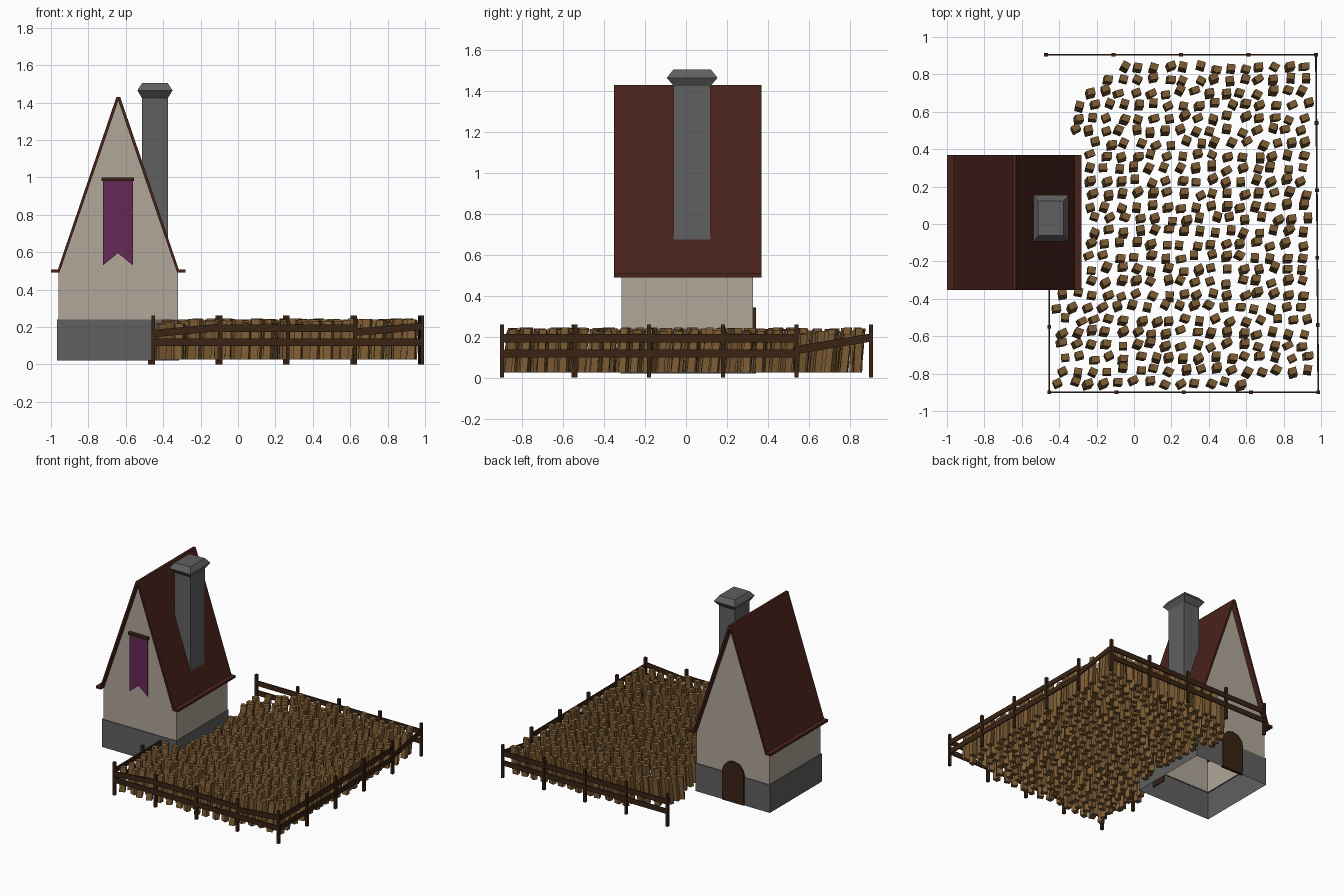
import bpy, bmesh, random
from mathutils import Matrix, Vector

if "Cube" in bpy.data.objects:
    bpy.data.objects.remove(bpy.data.objects["Cube"])

random.seed(4)


def material(name, rgb):
    m = bpy.data.materials.new(name)
    m.diffuse_color = (*rgb, 1)
    m.use_nodes = True
    m.node_tree.nodes["Principled BSDF"].inputs["Base Color"].default_value = m.diffuse_color
    return m


STONE = material("stone", (0.115, 0.115, 0.115))
PLASTER = material("plaster", (0.44, 0.38, 0.32))
ROOF = material("roof_tile", (0.065, 0.016, 0.011))
WOOD = material("dark_wood", (0.042, 0.017, 0.007))
WHEAT = material("straw", (0.21, 0.11, 0.035))
CLOTH = material("purple_cloth", (0.13, 0.022, 0.09))


def finish(name, bm, mat, normals=True):
    if normals:
        bmesh.ops.recalc_face_normals(bm, faces=bm.faces)
    me = bpy.data.meshes.new(name)
    bm.to_mesh(me)
    bm.free()
    me.materials.append(mat)
    ob = bpy.data.objects.new(name, me)
    bpy.context.collection.objects.link(ob)
    return ob


def prism(name, profile, y0, y1, mat, skip=()):
    """Extrude an x-z profile along y; skip leaves out side faces."""
    bm = bmesh.new()
    a = [bm.verts.new((x, y0, z)) for x, z in profile]
    b = [bm.verts.new((x, y1, z)) for x, z in profile]
    n = len(profile)
    bm.faces.new(a)
    bm.faces.new(b[::-1])
    for i in range(n):
        if i not in skip:
            j = (i + 1) % n
            bm.faces.new((a[j], a[i], b[i], b[j]))
    return finish(name, bm, mat, normals=not skip)


def loft(name, centre, rings, mat, caps=True):
    """Stack of rectangles (half x, half y, z)."""
    bm = bmesh.new()
    loops = [[bm.verts.new((centre[0] + sx * hx, centre[1] + sy * hy, z))
              for sx, sy in ((-1, -1), (1, -1), (1, 1), (-1, 1))] for hx, hy, z in rings]
    for lo, hi in zip(loops, loops[1:]):
        for i in range(4):
            j = (i + 1) % 4
            bm.faces.new((lo[i], lo[j], hi[j], hi[i]))
    if caps:
        bm.faces.new(loops[0][::-1])
        bm.faces.new(loops[-1])
    return finish(name, bm, mat, normals=False)


def add_box(bm, size, matrix):
    bmesh.ops.create_cube(bm, size=1, matrix=matrix @ Matrix.Diagonal((*size, 1)))


CX = -0.64

# House shell: stone footing with a narrow ledge, plaster gables, open below
loft("stone_footing", (CX - 0.002, 0.007),
     [(0.327, 0.327, 0.02), (0.327, 0.327, 0.24), (0.318, 0.319, 0.24)], STONE, caps=False)
prism("plaster_walls", [(-0.96, 0.24), (-0.32, 0.24), (-0.32, 0.49), (CX, 1.41), (-0.96, 0.49)],
      -0.314, 0.327, PLASTER, skip=(0, 2, 3))

# Thin steep roof with flat eave lips
half = [(0.36, 0.49), (0.36, 0.508), (0.323, 0.508), (0.01, 1.43)]
outer = [(CX - x, z) for x, z in half] + [(CX + x, z) for x, z in reversed(half)]
prism("roof", outer + [(CX + 0.315, 0.49), (CX, 1.41), (CX - 0.315, 0.49)], -0.353, 0.37, ROOF)

# Chimney and its flared cap
loft("chimney", (-0.444, 0.03), [(0.07, 0.09, 0.66), (0.07, 0.09, 1.43)], STONE)
loft("chimney_cap", (-0.444, 0.03),
     [(0.07, 0.09, 1.425), (0.094, 0.124, 1.465), (0.068, 0.092, 1.505)], STONE)

# Arched door on the back
arch = [(0.095, 0.25), (0.082, 0.295), (0.048, 0.33), (0, 0.342),
        (-0.048, 0.33), (-0.082, 0.295), (-0.095, 0.25)]
prism("door", [(CX - 0.01 + x, z) for x, z in [(-0.095, 0.02), (0.095, 0.02)] + arch],
      0.32, 0.342, WOOD)

# Swallow-tailed banner and its rod
prism("banner", [(-0.722, 0.985), (-0.722, 0.53), (-0.642, 0.595), (-0.562, 0.53), (-0.562, 0.985)],
      -0.328, -0.322, CLOTH)
prism("banner_rod", [(-0.73, 0.98), (-0.555, 0.98), (-0.555, 1.0), (-0.73, 1.0)],
      -0.338, -0.314, WOOD)

# Fence: posts along each run with two rails per bay, a few of them slipped
posts, rails = bmesh.new(), bmesh.new()


def rail(a, b):
    a, b = Vector(a), Vector(b)
    rot = (b - a).to_track_quat('X', 'Z').to_matrix().to_4x4()
    add_box(rails, ((b - a).length, 0.009, 0.04), Matrix.Translation((a + b) / 2) @ rot)


def fence_run(start, end, bays, slipped, post_ids):
    """slipped: bay -> (upper rail start z, end z, keep lower rail)."""
    pts = [Vector(start).lerp(Vector(end), i / bays) for i in range(bays + 1)]
    for i in post_ids:
        add_box(posts, (0.02, 0.02, 0.26), Matrix.Translation((pts[i].x, pts[i].y, 0.13)))
    for i in range(bays):
        z0, z1, lower = slipped.get(i, (0.192, 0.192, True))
        rail((*pts[i], z0), (*pts[i + 1], z1))
        if lower:
            rail((*pts[i], 0.117), (*pts[i + 1], 0.117))


fence_run((-0.453, -0.9), (0.985, -0.9), 4,
          {0: (0.165, 0.198, True), 3: (0.172, 0.203, True)}, range(5))
fence_run((0.985, -0.9), (0.973, 0.9), 5, {4: (0.135, 0.195, False)}, range(1, 5))
fence_run((-0.47, 0.905), (0.973, 0.905), 4, {}, range(5))
fence_run((-0.453, -0.9), (-0.453, -0.2), 2, {}, (1,))
finish("fence_posts", posts, WOOD)
finish("fence_rails", rails, WOOD)


# Wheat field: rows of leaning square bundles, kept clear of the house
def left_edge(y):
    if y < -0.36:
        return -0.42
    if y < 0.38:
        return -0.26
    if y < 0.6:
        return -0.26 - (y - 0.38) * 0.6
    return -0.37 + (y - 0.6) * 1.1


field = bmesh.new()
for row in range(26):
    y = -0.85 + row * 0.0675
    shift = random.uniform(0, 0.04)
    for col in range(17):
        x = -0.41 + col * 0.081 + shift + random.uniform(-0.012, 0.012)
        yy = y + random.uniform(-0.014, 0.014)
        if x < left_edge(yy) or x > 0.955 or (yy < -0.8 and x > 0.6):
            continue
        h = random.uniform(0.185, 0.22)
        lean = Matrix.Identity(4)
        lean[0][2] = random.uniform(0.0, 0.08)
        lean[1][2] = random.uniform(0.04, 0.12)
        turn = Matrix.Rotation(random.uniform(-0.5, 0.5), 4, 'Z')
        add_box(field, (0.043, 0.035, h),
                Matrix.Translation((x, yy, 0.025 + h / 2)) @ lean @ turn)
finish("wheat_field", field, WHEAT)
